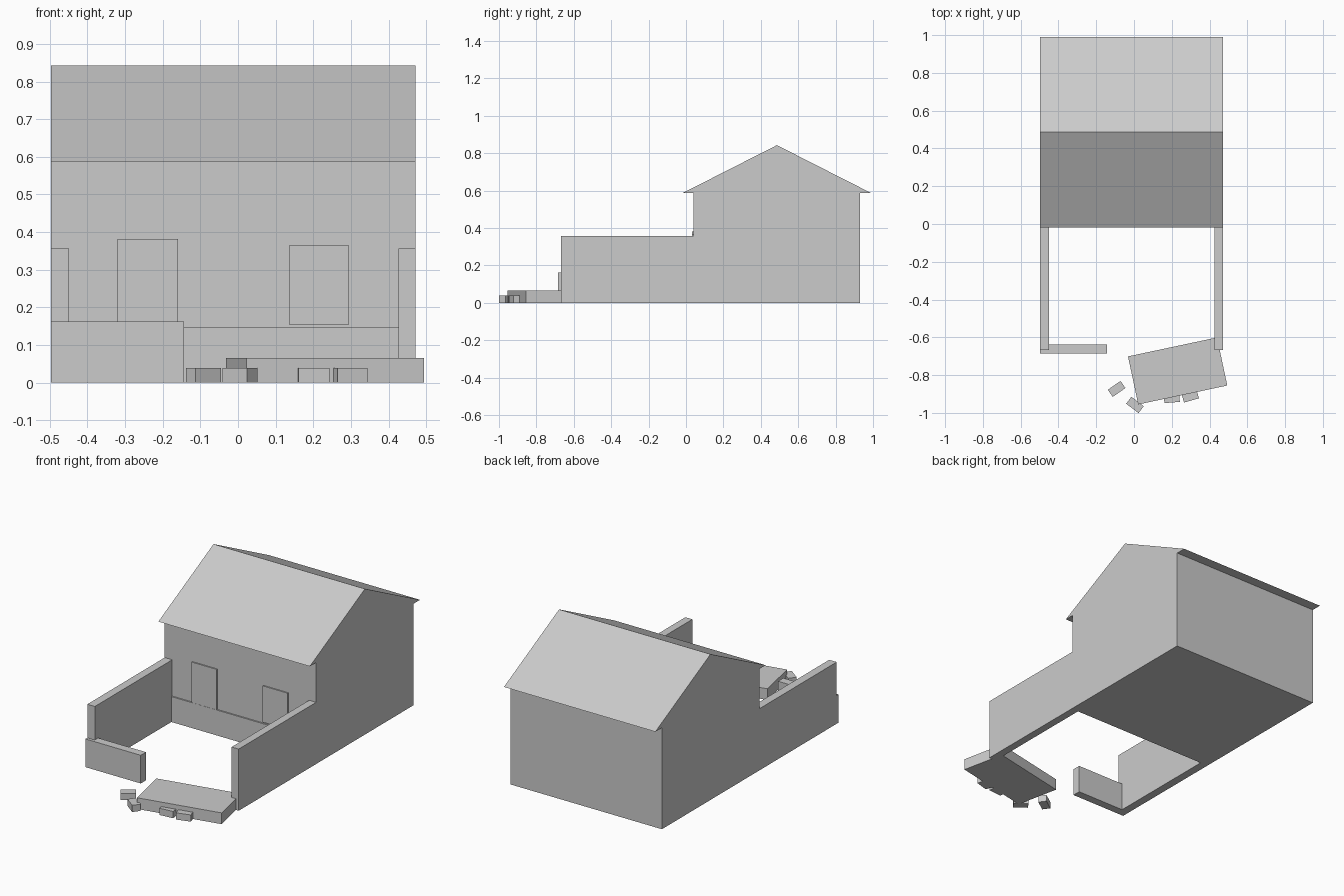
import bpy, bmesh, math
from mathutils import Matrix

if "Cube" in bpy.data.objects:
    bpy.data.objects.remove(bpy.data.objects["Cube"])

# One plain grey for everything
grey = bpy.data.materials.new("plain_grey")
grey.diffuse_color = (0.6, 0.6, 0.6, 1)
grey.use_nodes = True
grey.node_tree.nodes["Principled BSDF"].inputs["Base Color"].default_value = grey.diffuse_color


def finish(name, bm):
    bmesh.ops.recalc_face_normals(bm, faces=bm.faces)
    mesh = bpy.data.meshes.new(name)
    bm.to_mesh(mesh)
    bm.free()
    mesh.materials.append(grey)
    obj = bpy.data.objects.new(name, mesh)
    bpy.context.collection.objects.link(obj)
    return obj


def box(name, x, y, z):
    """Box from (min, max) ranges."""
    bm = bmesh.new()
    size = [r[1] - r[0] for r in (x, y, z)]
    mid = [(r[1] + r[0]) / 2 for r in (x, y, z)]
    bmesh.ops.create_cube(bm, size=1, matrix=Matrix.Translation(mid) @ Matrix.Diagonal((*size, 1)))
    return finish(name, bm)


def turned_block(name, cx, cy, width, depth, height, degrees):
    """Block standing on the ground, turned about z."""
    obj = box(name, (-width / 2, width / 2), (-depth / 2, depth / 2), (0, height))
    obj.location = (cx, cy, 0)
    obj.rotation_euler.z = math.radians(degrees)
    return obj


def prism(name, profile, x0, x1):
    """Extrude a (y, z) profile along x."""
    bm = bmesh.new()
    face = bm.faces.new([bm.verts.new((x0, y, z)) for y, z in profile])
    ext = bmesh.ops.extrude_face_region(bm, geom=[face])
    verts = [v for v in ext["geom"] if isinstance(v, bmesh.types.BMVert)]
    bmesh.ops.translate(bm, verts=verts, vec=(x1 - x0, 0, 0))
    return finish(name, bm)


LEFT, RIGHT = -0.497, 0.472

# House body and gable roof with overhanging eaves
box("house_body", (LEFT, RIGHT), (0.04, 0.93), (0, 0.587))
prism("gable_roof", [(-0.018, 0.587), (0.99, 0.587), (0.486, 0.843)], LEFT, RIGHT)

# Plinth, door and window raised slightly from the front wall
box("plinth", (-0.449, 0.427), (0.032, 0.045), (0, 0.147))
box("door", (-0.32, -0.16), (0.033, 0.045), (0.147, 0.381))
box("window", (0.135, 0.295), (0.033, 0.045), (0.155, 0.365))

# Yard walls
box("left_yard_wall", (LEFT, -0.449), (-0.668, 0.04), (0, 0.357))
box("right_yard_wall", (0.427, RIGHT), (-0.668, 0.04), (0, 0.357))
box("low_front_wall", (LEFT, -0.143), (-0.685, -0.637), (0, 0.163))

# Fallen slab and loose stones
turned_block("fallen_slab", 0.231, -0.778, 0.482, 0.26, 0.065, 12)
stones = [(-0.092, -0.873, 35), (0.005, -0.958, -37), (0.2, -0.922, 5), (0.298, -0.912, 16)]
for i, (x, y, a) in enumerate(stones):
    turned_block(f"stone_{i + 1}", x, y, 0.082, 0.046, 0.039, a)
